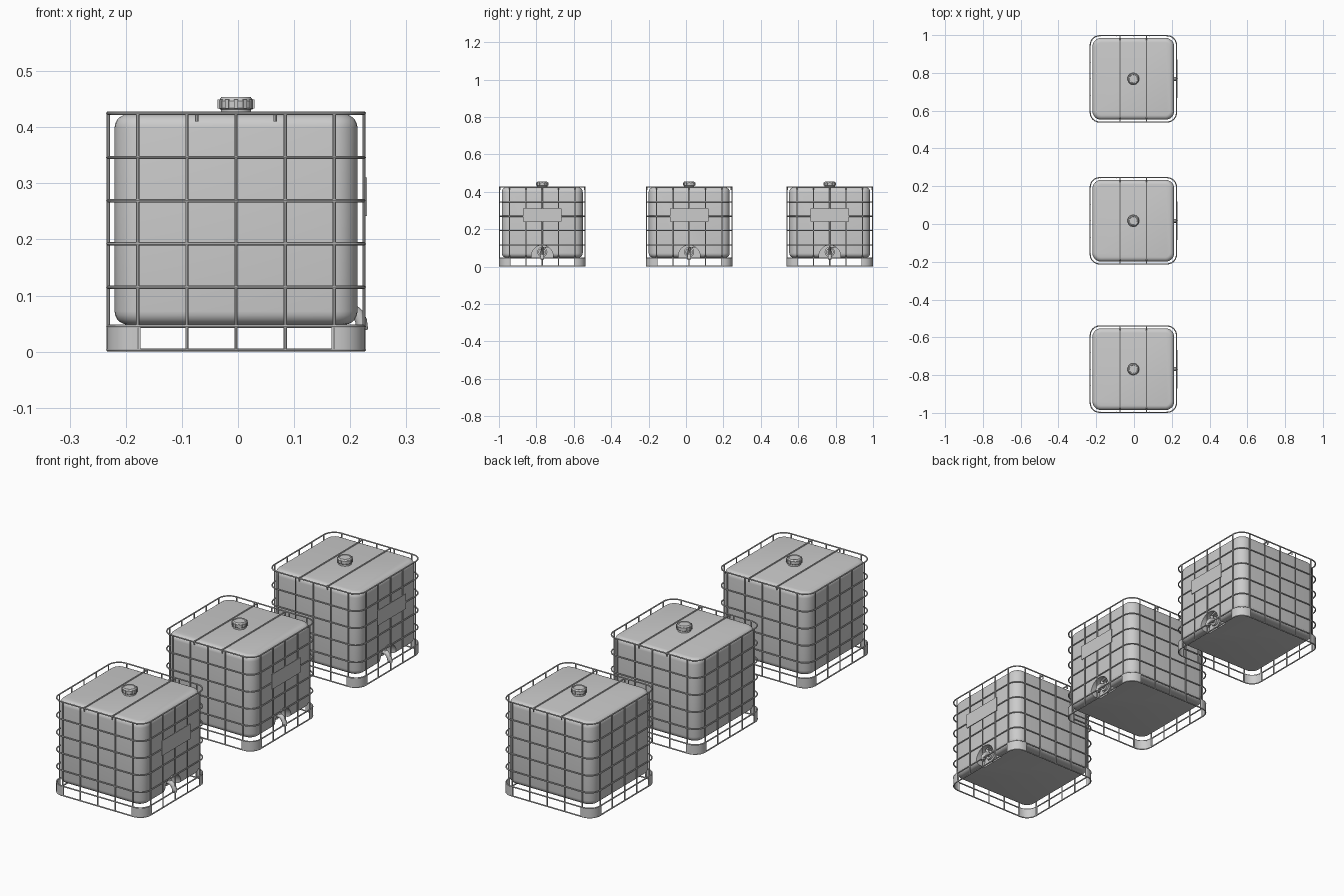
import bpy, bmesh, math
from mathutils import Vector, Matrix

cube = bpy.data.objects.get("Cube")
if cube:
    bpy.data.objects.remove(cube, do_unlink=True)

GREY = (0.6, 0.6, 0.6, 1)
mat = bpy.data.materials.new("light_grey")
mat.use_nodes = True
mat.diffuse_color = GREY
mat.node_tree.nodes["Principled BSDF"].inputs["Base Color"].default_value = GREY

HALF = 0.2285      # centre line of the cage tubes
BODY = 0.2165      # half width of the tank
UNITS = {"front": -0.7685, "middle": 0.017, "rear": 0.7685}
CENTRE_X = -0.0035


def link(name, data):
    obj = bpy.data.objects.new(name, data)
    bpy.context.collection.objects.link(obj)
    return obj


def from_bmesh(name, bm):
    bmesh.ops.recalc_face_normals(bm, faces=bm.faces)
    me = bpy.data.meshes.new(name)
    bm.to_mesh(me)
    bm.free()
    return link(name, me)


def corner(half, radius, turn, steps=6):
    """Arc of a rounded square, in the quadrant given by turn."""
    c = half - radius
    rot = Matrix.Rotation(turn * math.pi / 2, 3, "Z")
    angles = [i / steps * math.pi / 2 for i in range(steps + 1)]
    return [rot @ Vector((c + radius * math.cos(a), c + radius * math.sin(a), 0)) for a in angles]


def rounded_square(half, radius):
    return [p for t in range(4) for p in corner(half, radius, t)]


def loft(name, rings):
    bm = bmesh.new()
    loops = [[bm.verts.new(p) for p in ring] for ring in rings]
    for low, high in zip(loops, loops[1:]):
        for i in range(len(low)):
            j = (i + 1) % len(low)
            bm.faces.new((low[i], low[j], high[j], high[i]))
    bm.faces.new(loops[0][::-1])
    bm.faces.new(loops[-1])
    return from_bmesh(name, bm)


def lathe(name, profile, sides=24):
    """Solid of (radius, z) points around z."""
    return loft(name, [[(r * math.cos(k * math.tau / sides), r * math.sin(k * math.tau / sides), z)
                        for k in range(sides)] for r, z in profile])


def tubes(name, paths, radius, resolution=2):
    cu = bpy.data.curves.new(name, "CURVE")
    cu.dimensions = "3D"
    cu.bevel_depth = radius
    cu.bevel_resolution = resolution
    cu.use_fill_caps = True
    for pts, closed in paths:
        sp = cu.splines.new("POLY")
        sp.points.add(len(pts) - 1)
        for p, co in zip(sp.points, pts):
            p.co = (*co, 1)
        sp.use_cyclic_u = closed
    return link(name, cu)


def box(name, size, loc, rot=None):
    bm = bmesh.new()
    bmesh.ops.create_cube(bm, size=1)
    bmesh.ops.scale(bm, vec=size, verts=bm.verts)
    bmesh.ops.transform(bm, matrix=Matrix.Translation(loc) @ (rot or Matrix()), verts=bm.verts)
    return from_bmesh(name, bm)


def along_x(obj, loc):
    obj.data.transform(Matrix.Translation(loc) @ Matrix.Rotation(math.pi / 2, 4, "Y"))
    return obj


parts = []

# Tank with rounded edges
BOTTOM, TOP, EDGE = 0.05, 0.425, 0.024
rings = []
for z, sign in ((BOTTOM + EDGE, -1), (TOP - EDGE, 1)):
    steps = [i / 5 * math.pi / 2 for i in range(6)]
    for a in (steps[::-1] if sign < 0 else steps):
        inset = EDGE * (1 - math.cos(a))
        up = Vector((0, 0, z + sign * EDGE * math.sin(a)))
        rings.append([p + up for p in rounded_square(BODY - inset, 0.046 - inset)])
tank = loft("tank", rings)

# Arched pocket for the valve
cutter = along_x(lathe("pocket_cutter", [(0.058, 0), (0.058, 0.1)], 32), (0.168, 0, 0.058))
cutter.hide_render = True
cut = tank.modifiers.new("pocket", "BOOLEAN")
cut.operation = "DIFFERENCE"
cut.solver = "EXACT"
cut.object = cutter
parts.append(tank)

# Cage: rings, uprights and top bars
square = rounded_square(HALF, 0.05)
heights = (0.005, 0.047, 0.117, 0.194, 0.271, 0.348, 0.427)
parts.append(tubes("cage_rings", [([p + Vector((0, 0, z)) for p in square], True) for z in heights], 0.003))
uprights = []
for turn in range(4):
    rot = Matrix.Rotation(turn * math.pi / 2, 3, "Z")
    for k in range(-2, 3):
        uprights.append(([rot @ Vector((HALF - 0.0005, k * 0.0875, z)) for z in (0.005, 0.427)], False))
parts.append(tubes("cage_uprights", uprights, 0.003))
bars = []
for x in (-0.07, 0.07):
    bars.append(([(x, -HALF, 0.427), (x, HALF, 0.427)], False))
    for s in (-1, 1):
        bars.append(([(x, s * 0.225, 0.427), (x, s * 0.225, 0.412)], False))
parts.append(tubes("top_bars", bars, 0.003))

# Curved corner feet
bm = bmesh.new()
for t in range(4):
    rot = Matrix.Rotation(t * math.pi / 2, 3, "Z")
    path = [rot @ Vector((HALF, 0.17, 0)), *corner(HALF, 0.05, t), rot @ Vector((0.17, HALF, 0))]
    low, high = ([bm.verts.new(p + Vector((0, 0, z))) for p in path] for z in (0.005, 0.046))
    for i in range(len(path) - 1):
        bm.faces.new((low[i], low[i + 1], high[i + 1], high[i]))
feet = from_bmesh("corner_feet", bm)
solid = feet.modifiers.new("thickness", "SOLIDIFY")
solid.thickness = 0.004
solid.offset = 0
parts.append(feet)

# Screw cap with grip ribs
parts.append(lathe("filler_neck", [(0.027, 0.42), (0.027, 0.437)]))
parts.append(lathe("filler_cap", [(0.029, 0.434), (0.031, 0.436), (0.031, 0.449), (0.026, 0.456),
                                  (0.022, 0.456), (0.021, 0.454)]))
for k in range(12):
    turn = Matrix.Rotation(k * math.tau / 12, 4, "Z")
    parts.append(box("cap_rib", (0.005, 0.007, 0.016), turn @ Vector((0.0308, 0, 0.443)), turn))

# Label plate outside the cage
parts.append(box("label_plate", (0.003, 0.204, 0.068), (HALF + 0.0035, 0, 0.278)))

# Valve, spout and lever
VZ = 0.08
parts.append(along_x(lathe("valve_flange", [(0.027, 0), (0.027, 0.012), (0.02, 0.014), (0.02, 0.024)]),
                     (0.166, 0, VZ)))
spout = [(0.17, 0, VZ), (0.196, 0, VZ), (0.208, 0, 0.077), (0.217, 0, 0.069), (0.223, 0, 0.057), (0.225, 0, 0.04)]
parts.append(tubes("spout", [(spout, False)], 0.0105, 4))
parts.append(lathe("lever_hub", [(0.007, 0.085), (0.007, 0.102)], 16))
parts[-1].data.transform(Matrix.Translation((0.2, 0, 0)))
parts.append(box("lever", (0.009, 0.04, 0.006), (0.202, 0.014, 0.103), Matrix.Rotation(0.25, 4, "X")))

# Bake each part and place it in all three containers
dg = bpy.context.evaluated_depsgraph_get()
finished = []
for part in parts:
    me = bpy.data.meshes.new_from_object(part.evaluated_get(dg))
    me.materials.clear()
    me.materials.append(mat)
    finished.append((part.name.split(".")[0], me))
for part in parts + [cutter]:
    bpy.data.objects.remove(part, do_unlink=True)
bpy.ops.object.select_all(action="DESELECT")
for name, me in finished:
    for unit, y in UNITS.items():
        obj = link(f"{unit}_{name}", me)
        obj.location = (CENTRE_X, y, -0.002)
        obj.select_set(True)
        bpy.context.view_layer.objects.active = obj
bpy.ops.object.shade_smooth_by_angle(angle=math.radians(35))
